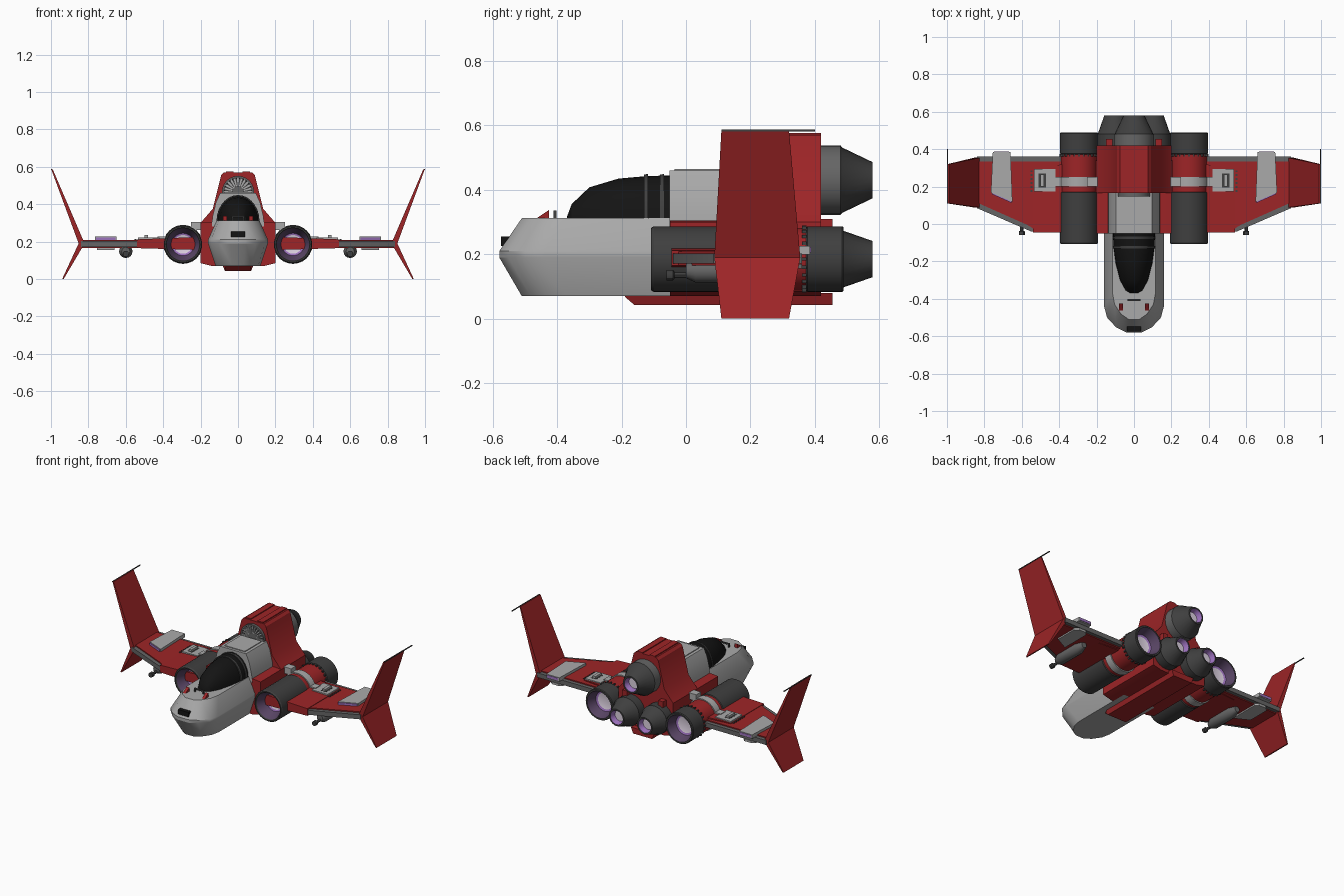
import bpy, bmesh, math

if "Cube" in bpy.data.objects:
    bpy.data.objects.remove(bpy.data.objects["Cube"])

def material(name, r, g, b):
    m = bpy.data.materials.new(name)
    m.diffuse_color = (r, g, b, 1)
    m.use_nodes = True
    m.node_tree.nodes["Principled BSDF"].inputs["Base Color"].default_value = m.diffuse_color
    return m

RED = material("red paint", 0.34, 0.018, 0.02)
LIGHT = material("light grey", 0.40, 0.40, 0.40)
MID = material("mid grey", 0.13, 0.13, 0.13)
DARK = material("dark grey", 0.05, 0.05, 0.05)
BLACK = material("black glass", 0.007, 0.007, 0.007)
PURPLE = material("purple glow", 0.34, 0.17, 0.52)
DUSK = material("dark purple lining", 0.10, 0.06, 0.13)
PALE = material("pale core", 0.72, 0.64, 0.75)

def build(name, verts, faces, mats, idx=None):
    me = bpy.data.meshes.new(name)
    me.from_pydata(verts, [], faces)
    for m in mats:
        me.materials.append(m)
    if idx:
        for p, i in zip(me.polygons, idx):
            p.material_index = i
    bm = bmesh.new()
    bm.from_mesh(me)
    bmesh.ops.remove_doubles(bm, verts=bm.verts, dist=1e-5)
    bmesh.ops.recalc_face_normals(bm, faces=bm.faces)
    bm.to_mesh(me)
    bm.free()
    ob = bpy.data.objects.new(name, me)
    bpy.context.collection.objects.link(ob)
    return ob

def loft(name, rings, mat):
    """Capped skin through rings with equal point counts."""
    n = len(rings[0])
    verts = [p for r in rings for p in r]
    faces = [(k*n+i, k*n+(i+1) % n, (k+1)*n+(i+1) % n, (k+1)*n+i)
             for k in range(len(rings)-1) for i in range(n)]
    faces += [tuple(range(n)), tuple(range((len(rings)-1)*n, len(rings)*n))]
    return build(name, verts, faces, [mat])

def plan(name, pts, z0, z1, mat, s=1):
    return loft(name, [[(s*x, y, z) for x, y in pts] for z in (z0, z1)], mat)

def section(name, half, y0, y1, mat):
    """Symmetric xz section (right half given, bottom to top) pushed along y."""
    pts = half + [(-x, z) for x, z in reversed(half)]
    return loft(name, [[(x, y, z) for x, z in pts] for y in (y0, y1)], mat)

def box(name, x0, x1, y0, y1, z0, z1, mat, s=1):
    return plan(name, [(x0, y0), (x1, y0), (x1, y1), (x0, y1)], z0, z1, mat, s)

def lathe(name, cx, cz, prof, n=28):
    """Profile of (y, radius, material of the segment that follows)."""
    mats = list(dict.fromkeys(p[2] for p in prof[:-1]))
    verts, faces, idx = [], [], []
    for y, r, *_ in prof:
        verts += [(cx+r*math.cos(2*math.pi*i/n), y, cz+r*math.sin(2*math.pi*i/n)) for i in range(n)]
    for k in range(len(prof)-1):
        for i in range(n):
            j = (i+1) % n
            if prof[k][1] == 0:
                f = (k*n, (k+1)*n+j, (k+1)*n+i)
            elif prof[k+1][1] == 0:
                f = (k*n+i, k*n+j, (k+1)*n)
            else:
                f = (k*n+i, k*n+j, (k+1)*n+j, (k+1)*n+i)
            faces.append(f)
            idx.append(mats.index(prof[k][2]))
    # remove the unused copies of pole points by merging them
    for k, p in enumerate(prof):
        if p[1] == 0:
            for i in range(n):
                verts[k*n+i] = (cx, p[0], cz)
    return build(name, verts, faces, mats, idx)

# Nose hull: stacked U-shaped outlines
def hull_ring(hw, yf, z):
    h = [(hw, 0.05), (hw, yf+0.14), (hw*.9, yf+.08), (hw*.6, yf+.028), (hw*.25, yf)]
    return [(x, y, z) for x, y in h + [(-x, y) for x, y in reversed(h)]]

loft("nose_hull", [hull_ring(.12, -.51, .07), hull_ring(.16, -.58, .19),
                   hull_ring(.16, -.58, .21), hull_ring(.115, -.51, .312)], LIGHT)

# Canopy, its frames and the block behind it
def arch(y, w, h, z=.308, n=14):
    return [(w*math.cos(math.pi*i/n), y, z+h*math.sin(math.pi*i/n)) for i in range(n+1)]

loft("canopy", [arch(-.37, .02, .008), arch(-.355, .045, .048), arch(-.30, .075, .1),
                arch(-.21, .098, .127), arch(-.12, .11, .135), arch(-.04, .113, .137)], BLACK)
for y in (-.13, -.08):
    loft("canopy_frame", [arch(y, .114, .14), arch(y+.012, .115, .141)], DARK)
section("cockpit_block", [(.14, .28), (.137, .33), (.118, .41), (.095, .46)], -.052, .18, LIGHT)
box("block_top_panel", -.075, .075, -.035, .14, .458, .465, LIGHT)

# Nose details: front slot, handle, tabs
box("nose_slot", -.038, .038, -.575, -.53, .225, .255, BLACK)
box("handle_bar", -.035, .035, -.412, -.402, .328, .336, DARK)
for s in (1, -1):
    box("handle_post", .027, .035, -.412, -.402, .305, .33, DARK, s)
    loft("nose_tab", [[(s*x, -.465, .311), (s*x, -.425, .311), (s*x, -.425, .338)]
                      for x in (.06, .08)], RED)

# Red centre body, tower and keel
section("centre_body", [(.14, .07), (.2, .085), (.2, .3), (.16, .305)], -.05, .42, RED)
section("tower", [(.2, .28), (.2, .3), (.135, .375), (.09, .555), (.075, .57)], .165, .42, RED)
for x in (-.045, .045):
    box("tower_rib", x-.02, x+.02, .17, .42, .568, .576, RED)
section("keel", [(.07, .042), (.085, .08)], -.16, .455, RED)
loft("keel_nose", [[(-.07, -.16, .042), (.07, -.16, .042), (.085, -.16, .08), (-.085, -.16, .08)],
                   [(-.065, -.19, .068), (.065, -.19, .068), (.07, -.19, .08), (-.07, -.19, .08)]], RED)

# Fan intake on the tower front
lathe("fan_disc", 0, .465, [(.15, 0, MID), (.15, .03, DARK), (.157, .032, DARK), (.157, .074, MID),
                            (.148, .076, MID), (.148, .086, MID), (.18, .086, MID), (.18, 0, MID)])
for i in range(13):
    a = math.pi*i/12
    c, d = math.cos(a), math.sin(a)
    loft("fan_blade", [[(r*c-w*d, y, .465+r*d+w*c) for r, w in
                        ((.028, -.003), (.076, -.005), (.076, .005), (.028, .003))]
                       for y in (.15, .16)], LIGHT)

# Rear nozzles: one high, two low
def nozzle(name, x, z, y0, r, tip, skin):
    lathe(name, x, z, [(y0, 0, skin), (y0, r, skin), (.48, r, DARK), (.485, r*.94, DARK),
                       (.58, tip, DARK), (.58, tip-.01, PURPLE), (.545, tip-.02, PALE), (.545, 0, PALE)], 24)

nozzle("upper_nozzle", 0, .43, .40, .108, .056, MID)

for s in (1, -1):
    nozzle("lower_nozzle", s*.103, .185, .40, .095, .056, DARK)
    box("rear_clamp", .115, .15, .41, .455, .27, .31, RED, s)

    # Main engine with hollow glowing ends
    ex, ez = s*.294, .185
    lathe("engine", ex, ez, [(-.03, 0, PALE), (-.03, .05, PURPLE), (-.035, .06, DUSK), (-.1, .086, DARK),
                             (-.108, .09, DARK), (-.108, .097, DARK), (-.1, .102, DARK), (.168, .102, DARK),
                             (.172, .097, RED), (.372, .097, DARK), (.378, .102, DARK), (.485, .102, DARK),
                             (.49, .098, DARK), (.49, .088, DUSK), (.43, .066, PURPLE),
                             (.425, .054, PALE), (.425, 0, PALE)], 32)
    lathe("engine_band", ex, ez, [(.2, .09, LIGHT), (.2, .104, LIGHT), (.25, .104, LIGHT), (.25, .09, LIGHT)], 32)
    for i in range(24):
        a = math.pi*i/12
        px, pz = ex+.099*math.cos(a), ez+.099*math.sin(a)
        box("engine_tooth", px-.005, px+.005, .36, .375, pz-.005, pz+.005, DARK)
    box("band_bridge", .17, .25, .2, .25, .262, .305, LIGHT, s)

    # Wing: grey core with red skins, thick red root
    plan("wing_core", [(.2, -.03), (.55, -.04), (.84, .085), (.84, .36), (.2, .36)], .172, .202, MID, s)
    skin = [(.3, -.03), (.53, -.03), (.57, -.005), (.84, .115), (.84, .335), (.3, .335)]
    plan("wing_top_skin", skin, .2, .209, RED, s)
    plan("wing_under_skin", skin, .165, .174, RED, s)
    loft("wing_root", [[(s*.2, -.045, z0), (s*.2, .34, z0), (s*.2, .34, z1), (s*.2, -.045, z1)]
                       if k == 0 else
                       [(s*.54, -.045, z0+.01), (s*.54, .3, z0+.01), (s*.54, .3, z1-.01), (s*.54, -.045, z1-.01)]
                       for k, z0, z1 in ((0, .155, .225), (1, .155, .222))], RED)

    # Service panel beside the engine with slots and vents
    box("service_panel", .42, .535, .175, .295, .2, .222, LIGHT, s)
    box("service_inset", .47, .51, .195, .27, .221, .2225, DARK, s)
    box("service_bar", .48, .5, .2, .265, .222, .236, LIGHT, s)
    box("band_link", .38, .43, .2, .25, .2, .226, LIGHT, s)
    for i in range(6):
        box("vent", .543, .553, .172+i*.021, .182+i*.021, .208, .214, DARK, s)

    # Flat outer pod with glowing front and back, panel underneath
    plan("outer_pod", [(.65, .118), (.765, .168), (.755, .385), (.66, .385)], .2, .226, LIGHT, s)
    plan("pod_front_glow", [(.655, .113), (.76, .16), (.76, .17), (.655, .124)], .209, .223, PURPLE, s)
    box("pod_back_glow", .668, .748, .38, .388, .206, .222, PURPLE, s)
    plan("under_panel", [(.66, .14), (.755, .19), (.755, .34), (.73, .36), (.68, .36), (.66, .34)],
         .156, .17, LIGHT, s)

    # Gun pod and barrel under the wing
    lathe("gun_pod", s*.6, .148, [(.0, 0, MID), (.0, .022, MID), (.03, .036, MID), (.2, .036, MID),
                                  (.25, .018, MID), (.25, 0, MID)], 16)
    lathe("gun_barrel", s*.6, .135, [(-.06, 0, DARK), (-.06, .016, DARK), (-.04, .016, DARK), (-.035, .009, DARK),
                                     (.03, .009, DARK), (.03, 0, DARK)], 12)

    # Bent tip fin and its thin top strip
    loft("tip_fin", [[(s*a, y0, z), (s*b, y0, z), (s*b, y1, z), (s*a, y1, z)] for a, b, y0, y1, z in
                     ((.932, .94, .11, .32, 0), (.82, .852, .088, .355, .19), (.99, .998, .11, .32, .585))], RED)
    box("fin_strip", .994, 1, .11, .40, .582, .587, DARK, s)

# Smooth shading with sharp edges kept
for ob in bpy.context.collection.objects:
    ob.select_set(True)
    bpy.context.view_layer.objects.active = ob
bpy.ops.object.shade_smooth_by_angle(angle=math.radians(30))
